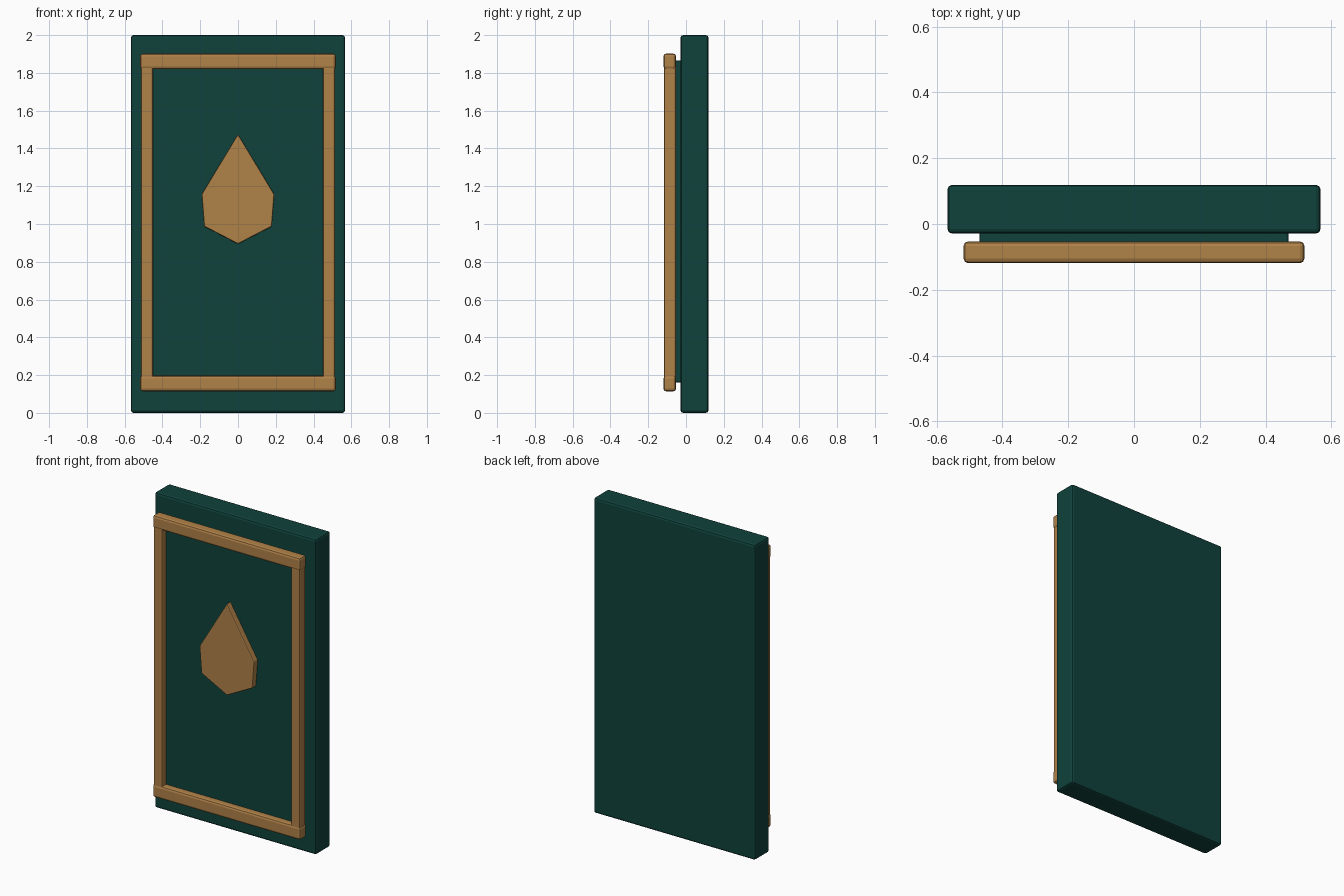
import bpy, bmesh

if "Cube" in bpy.data.objects:
    bpy.data.objects.remove(bpy.data.objects["Cube"])


def material(name, rgb):
    m = bpy.data.materials.new(name)
    m.diffuse_color = (*rgb, 1)
    m.use_nodes = True
    m.node_tree.nodes["Principled BSDF"].inputs["Base Color"].default_value = m.diffuse_color
    return m


GREEN = material("dark green", (0.005, 0.054, 0.045))
GOLD = material("bronze gold", (0.434, 0.223, 0.065))


def finish(name, bm, mat, bevel):
    bmesh.ops.recalc_face_normals(bm, faces=bm.faces[:])
    mesh = bpy.data.meshes.new(name)
    bm.to_mesh(mesh)
    bm.free()
    ob = bpy.data.objects.new(name, mesh)
    bpy.context.collection.objects.link(ob)
    mesh.materials.append(mat)
    mod = ob.modifiers.new("bevel", 'BEVEL')
    mod.width = bevel
    mod.segments = 2
    return ob


def box(name, x, y, z, mat, bevel):
    bm = bmesh.new()
    bmesh.ops.create_cube(bm, size=1)
    for v in bm.verts:
        for i, (lo, hi) in enumerate((x, y, z)):
            v.co[i] = lo if v.co[i] < 0 else hi
    return finish(name, bm, mat, bevel)


# Main slab and raised panel
box("slab", (-0.567, 0.567), (-0.029, 0.119), (0, 2), GREEN, 0.014)
box("panel", (-0.47, 0.47), (-0.077, -0.02), (0.16, 1.865), GREEN, 0.008)

# Frame: full-width rails, slightly slimmer stiles
for name, z in (("top_rail", (1.82, 1.902)), ("bottom_rail", (0.114, 0.197))):
    box(name, (-0.518, 0.518), (-0.119, -0.053), z, GOLD, 0.014)
for name, x in (("left_stile", (-0.513, -0.451)), ("right_stile", (0.451, 0.513))):
    box(name, x, (-0.116, -0.054), (0.15, 1.865), GOLD, 0.009)

# Drop-shaped emblem, extruded from a mirrored half profile
half = [(0.192, 1.157), (0.179, 0.987)]
outline = [(0, 1.476)] + half + [(0, 0.894)] + [(-x, z) for x, z in reversed(half)]
bm = bmesh.new()
face = bm.faces.new([bm.verts.new((x, -0.113, z)) for x, z in outline])
ext = bmesh.ops.extrude_face_region(bm, geom=[face], use_keep_orig=True)
for v in ext["geom"]:
    if isinstance(v, bmesh.types.BMVert):
        v.co.y = -0.07
finish("drop_emblem", bm, GOLD, 0.006)
